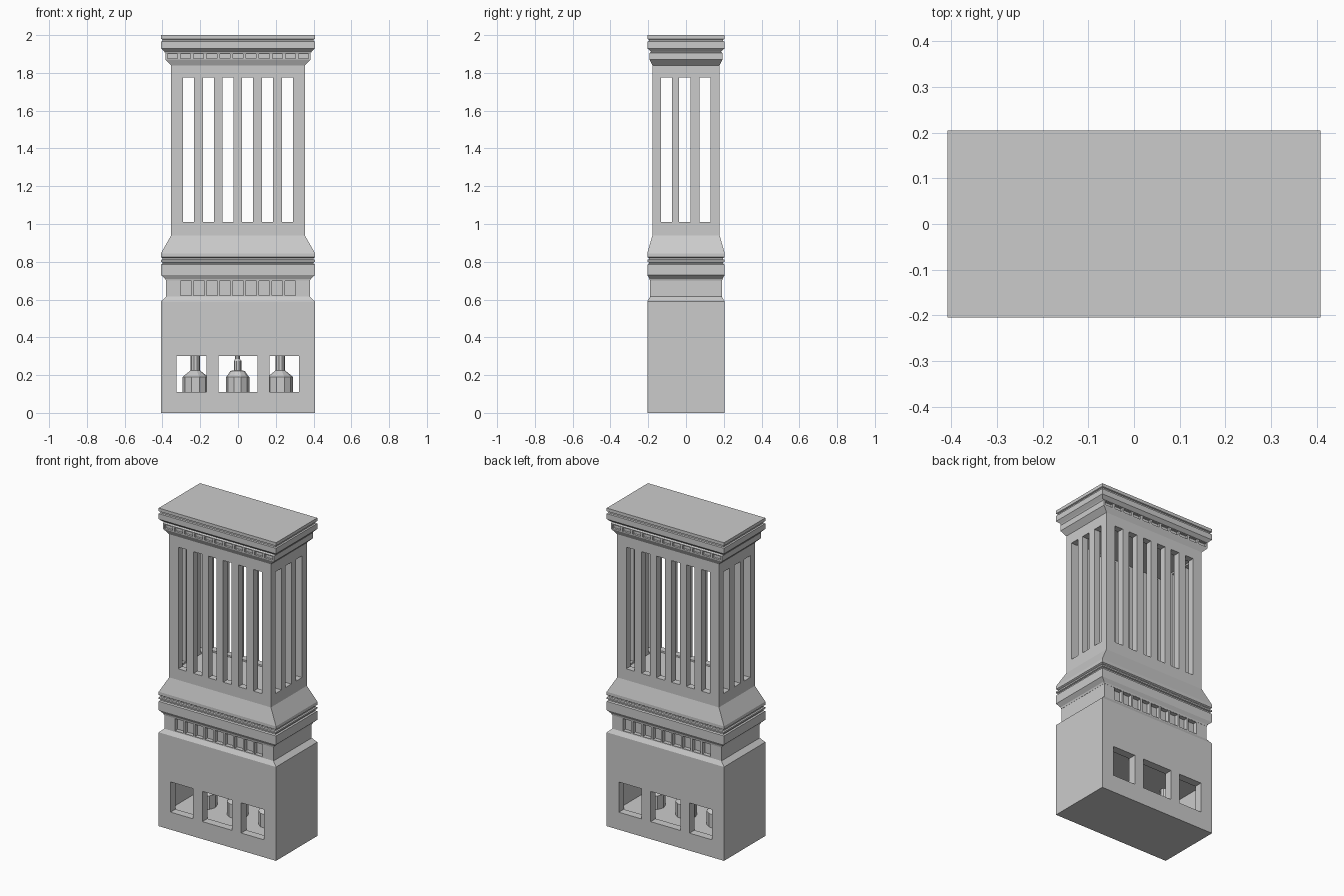
import bpy, bmesh, math

if "Cube" in bpy.data.objects:
    bpy.data.objects.remove(bpy.data.objects["Cube"])


def finish(name, bm):
    bmesh.ops.recalc_face_normals(bm, faces=bm.faces)
    me = bpy.data.meshes.new(name)
    bm.to_mesh(me)
    bm.free()
    ob = bpy.data.objects.new(name, me)
    bpy.context.collection.objects.link(ob)
    return ob


def loft(name, rings):
    """Skin a stack of closed point rings and cap both ends."""
    bm = bmesh.new()
    rows = [[bm.verts.new(p) for p in r] for r in rings]
    n = len(rows[0])
    for a, b in zip(rows, rows[1:]):
        for i in range(n):
            j = (i + 1) % n
            bm.faces.new((a[i], a[j], b[j], b[i]))
    bm.faces.new(rows[0][::-1])
    bm.faces.new(rows[-1])
    return finish(name, bm)


def rect_stack(name, profile):
    """Profile rows: z, half width, half depth."""
    return loft(name, [[(-x, -y, z), (x, -y, z), (x, y, z), (-x, y, z)]
                       for z, x, y in profile])


def lathe(name, cx, profile, sides):
    """Profile rows: z, radius."""
    return loft(name, [[(cx + r * math.cos(2 * math.pi * i / sides),
                         r * math.sin(2 * math.pi * i / sides), z)
                        for i in range(sides)] for z, r in profile])


def boxes(name, spans):
    """Disjoint boxes, each given as x, y and z ranges."""
    bm = bmesh.new()
    for xs, ys, zs in spans:
        made = bmesh.ops.create_cube(bm, size=1)["verts"]
        for v in made:
            v.co = [s[0] if c < 0 else s[1] for c, s in zip(v.co, (xs, ys, zs))]
    return finish(name, bm)


def cut(ob, spans):
    cutter = boxes("cutter", spans)
    cutter.hide_render = True
    mod = ob.modifiers.new("cut", "BOOLEAN")
    mod.operation, mod.solver, mod.object = "DIFFERENCE", "EXACT", cutter
    bpy.context.view_layer.objects.active = ob
    bpy.ops.object.modifier_apply(modifier=mod.name)
    bpy.data.objects.remove(cutter)


# Hollow plinth with three openings front and back
plinth = rect_stack("plinth", [(0, .408, .205), (.59, .408, .205), (.615, .38, .19)])
cut(plinth, [((-.36, .36), (-.155, .155), (.105, .305))])
cut(plinth, [(xs, (-.3, .3), (.11, .30))
             for xs in ((-.326, -.168), (-.104, .102), (.166, .324))])

# Turned vessels inside the plinth
for side, x in (("left", -.226), ("right", .224)):
    lathe(side + "_vessel", x, [(.105, .068), (.19, .068), (.225, .025), (.305, .025)], 10)
lathe("middle_vessel", -.002, [(.105, .062), (.19, .062), (.195, .056), (.222, .038),
                               (.225, .02), (.275, .02), (.285, .013), (.305, .013)], 10)

# Frieze with thin ribs between recessed panels
frieze = rect_stack("frieze", [(.615, .38, .19), (.71, .38, .19)])
edges = [-.374] + [-.31 + .069 * i for i in range(10)] + [.374]
panels = []
for i in range(9):
    a, b = edges[i + 1] + .006, edges[i + 2] - .006
    for ys in ((-.3, -.165), (.165, .3)):
        panels.append(((a, b), ys, (.622, .698)))
cut(frieze, panels)

# Stepped moulding and sloped shoulder
rect_stack("waist_moulding", [
    (.70, .381, .191), (.71, .385, .193), (.73, .408, .205), (.785, .408, .205),
    (.79, .40, .197), (.797, .40, .197), (.80, .408, .205), (.81, .408, .205),
    (.813, .40, .197), (.82, .40, .197), (.825, .408, .205), (.845, .408, .205),
    (.94, .354, .178)])

# Hollow shaft with tall slots on all four sides
shaft = rect_stack("shaft", [(.94, .354, .178), (1.84, .354, .178)])
slot_z = (1.01, 1.775)
cut(shaft, [((-.312, .312), (-.136, .136), (1.0, 1.785))])
cut(shaft, [((x - .029, x + .029), (-.3, .3), slot_z)
            for x in (-.262, -.156, -.053, .051, .156, .262)])
cut(shaft, [((-.5, .5), (y - .03, y + .03), slot_z) for y in (-.103, -.006, .101)])

# Cornice with a row of small sunk panels front and back
cornice = rect_stack("cornice", [
    (1.84, .354, .178), (1.87, .385, .193), (1.905, .385, .193), (1.912, .39, .185),
    (1.93, .408, .205), (1.965, .408, .205), (1.968, .40, .197), (1.977, .40, .197),
    (1.98, .408, .205), (2.0, .408, .205)])
cut(cornice, [((x - .027, x + .027), ys, (1.877, 1.9))
              for x in [.0695 * i for i in range(-5, 6)]
              for ys in ((-.3, -.18), (.18, .3))])
